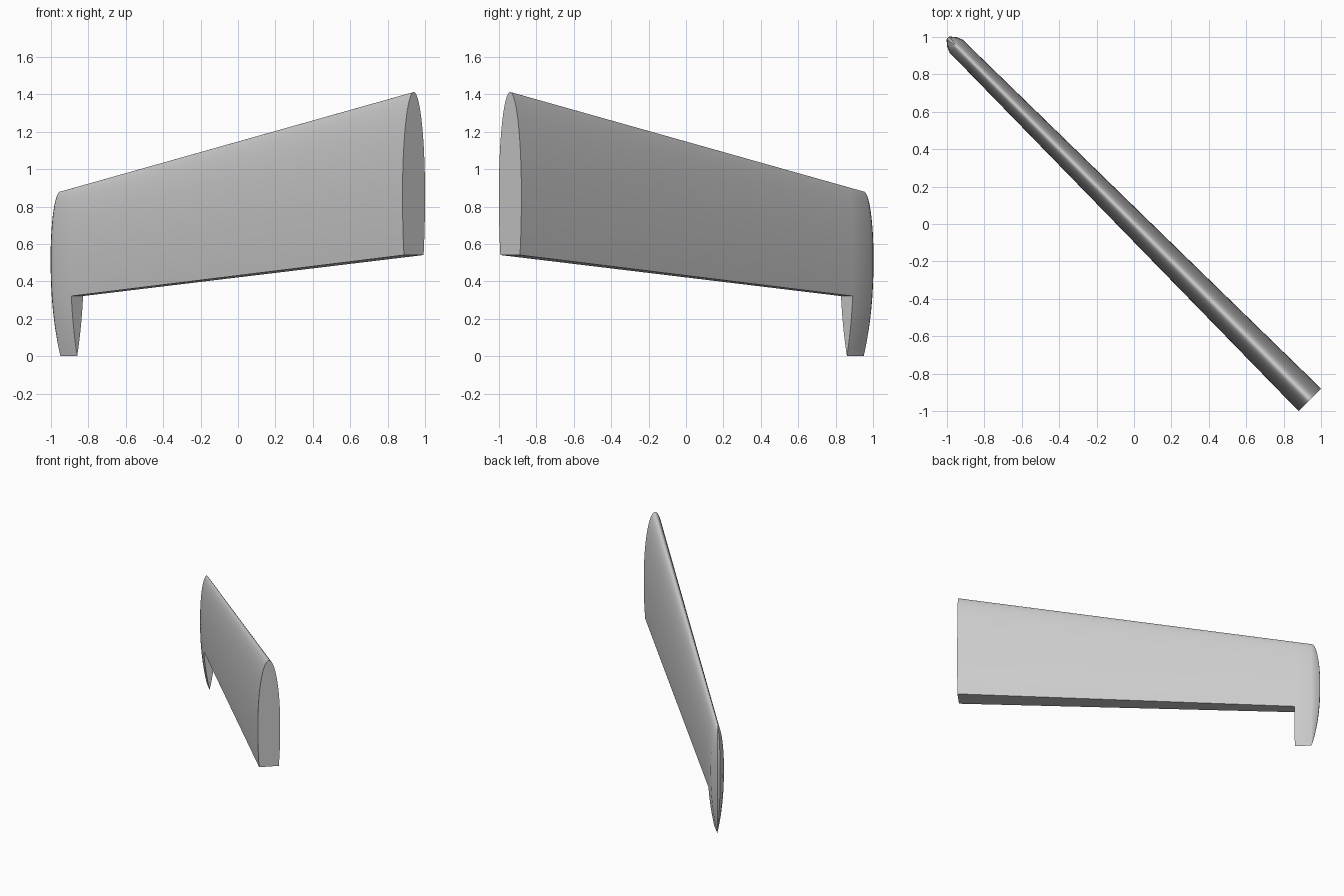
import bpy
import bmesh
import math
from mathutils import Matrix

if "Cube" in bpy.data.objects:
    bpy.data.objects.remove(bpy.data.objects["Cube"], do_unlink=True)

# One flat grey material
grey = bpy.data.materials.new("light grey")
grey.use_nodes = True
grey.diffuse_color = (0.6, 0.6, 0.6, 1)
grey.node_tree.nodes["Principled BSDF"].inputs["Base Color"].default_value = (0.6, 0.6, 0.6, 1)

CUT = 0.355   # chord fraction where the hinge cut-out ends
PEAK = 0.6    # chord fraction of greatest thickness


def thickness(u):
    """Symmetric aerofoil: sharp trailing edge, round leading edge."""
    if u < PEAK:
        return 1 - (1 - u / PEAK) ** 2.3
    return math.sqrt(max(0, 1 - ((u - PEAK) / (1 - PEAK)) ** 2))


# Chord samples, finer towards the leading edge
LOW, MID, HIGH = 8, 6, 24
chord = [CUT * i / LOW for i in range(LOW)]
chord += [CUT + (PEAK - CUT) * i / MID for i in range(MID)]
chord += [PEAK + (1 - PEAK) * math.sin(math.pi / 2 * i / HIGH) for i in range(HIGH + 1)]
last = len(chord) - 1

# Stations: span position, tip bulge, half thickness, trailing z, leading z
stations = [
    (-1.343, 0.064, 0.010, 0.0, 0.88),
    (-1.343, 0.036, 0.035, 0.0, 0.88),
    (-1.343, 0.0, 0.050, 0.0, 0.88),
    (-1.216, 0.0, 0.051, 0.0, 0.905),
    (1.329, 0.0, 0.085, 0.061, 1.412),
]
HORN, ROOT = 3, 4

bm = bmesh.new()
grid = []
for span, bulge, half, z0, z1 in stations:
    grid.append([[bm.verts.new((span - bulge * thickness(u),
                                side * half * thickness(u),
                                z0 + (z1 - z0) * u)) for u in chord]
                 for side in (-1, 1)])

# Skin on both sides, leaving the hinge cut-out open inboard of the horn
for k in range(ROOT):
    for side in (0, 1):
        a, b = grid[k][side], grid[k + 1][side]
        for i in range(LOW if k == HORN else 0, last):
            bm.faces.new((a[i], b[i], b[i + 1], a[i + 1]))


def close_section(k, start, end):
    """Fill the section at a station between two chord samples."""
    a, b = grid[k]
    for i in range(start, end):
        bm.faces.new((a[i], b[i], b[i + 1], a[i + 1]))


close_section(0, 0, last)         # narrow tip ridge
close_section(HORN, 0, LOW)       # inner wall of the horn
close_section(ROOT, LOW, last)    # flat root end
h, r = grid[HORN], grid[ROOT]
bm.faces.new((h[0][LOW], r[0][LOW], r[1][LOW], h[1][LOW]))  # hinge face

bmesh.ops.remove_doubles(bm, verts=bm.verts[:], dist=0.00005)
bmesh.ops.recalc_face_normals(bm, faces=bm.faces[:])

# Turn the span onto the diagonal
bm.transform(Matrix.Rotation(math.radians(-45), 4, "Z"))

mesh = bpy.data.meshes.new("tail_fin")
bm.to_mesh(mesh)
bm.free()
mesh.materials.append(grey)
fin = bpy.data.objects.new("tail_fin", mesh)
bpy.context.collection.objects.link(fin)

bpy.ops.object.select_all(action="DESELECT")
fin.select_set(True)
bpy.context.view_layer.objects.active = fin
bpy.ops.object.shade_smooth_by_angle(angle=math.radians(32))
